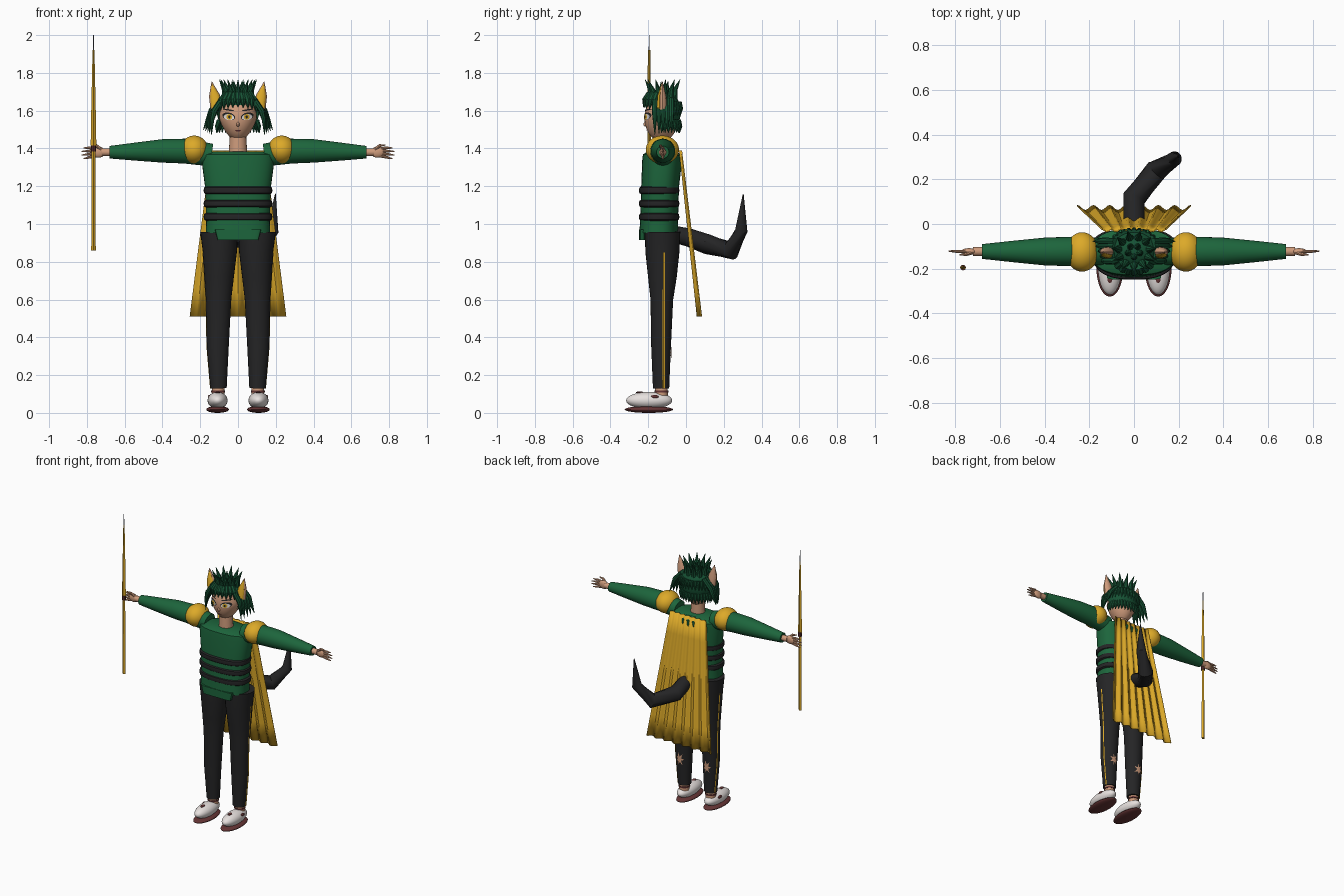
import bpy, bmesh, math
from mathutils import Vector

if "Cube" in bpy.data.objects:
    bpy.data.objects.remove(bpy.data.objects["Cube"], do_unlink=True)


def material(name, r, g, b):
    m = bpy.data.materials.new(name)
    m.use_nodes = True
    m.diffuse_color = (r, g, b, 1)
    m.node_tree.nodes["Principled BSDF"].inputs["Base Color"].default_value = (r, g, b, 1)
    return m


green = material("cloth green", .012, .13, .045)
hair_green = material("hair green", .008, .085, .035)
gold = material("gold", .72, .4, .022)
black = material("soft black", .018, .018, .019)
skin = material("skin", .62, .33, .2)
white = material("shoe white", .85, .8, .78)
red = material("dark red", .13, .035, .035)
steel = material("steel", .22, .25, .3)
SIDES = (("right", -1), ("left", 1))
made = []


def finish(name, bm, mat):
    bmesh.ops.recalc_face_normals(bm, faces=bm.faces)
    me = bpy.data.meshes.new(name)
    bm.to_mesh(me)
    bm.free()
    me.materials.append(mat)
    ob = bpy.data.objects.new(name, me)
    bpy.context.collection.objects.link(ob)
    made.append(ob)
    return ob


def add_tube(bm, pts, n=20, ref=(0, 1, 0), power=1):
    """Sweep an oval along points given as (x, y, z, radius_a, radius_b)."""
    c = [Vector(p[:3]) for p in pts]
    rings = []
    for i, p in enumerate(pts):
        t = (c[min(i + 1, len(c) - 1)] - c[max(i - 1, 0)]).normalized()
        u = Vector(ref).cross(t).normalized()
        v = t.cross(u)
        ring = []
        for k in range(n):
            a = math.tau * k / n
            ca, sa = math.cos(a), math.sin(a)
            ca = math.copysign(abs(ca) ** power, ca)
            sa = math.copysign(abs(sa) ** power, sa)
            ring.append(bm.verts.new(c[i] + u * ca * p[3] + v * sa * p[-1]))
        rings.append(ring)
    for a, b in zip(rings, rings[1:]):
        for k in range(n):
            bm.faces.new((a[k], a[(k + 1) % n], b[(k + 1) % n], b[k]))
    bm.faces.new(rings[0])
    bm.faces.new(rings[-1])


def tube(name, pts, mat, **kw):
    bm = bmesh.new()
    add_tube(bm, pts, **kw)
    return finish(name, bm, mat)


def ball(name, centre, size, mat, keep=None, taper=0, seg=32):
    bm = bmesh.new()
    bmesh.ops.create_uvsphere(bm, u_segments=seg, v_segments=seg * 5 // 8, radius=1)
    for v in bm.verts:
        v.co.x *= 1 - taper * max(0, -v.co.z)
        v.co = Vector(a * b + c for a, b, c in zip(v.co, size, centre))
    if keep:
        bad = [f for f in bm.faces if not keep(f.calc_center_median())]
        bmesh.ops.delete(bm, geom=bad, context='FACES')
    return finish(name, bm, mat)


# Torso, front flap and waist bands
tube("tunic", [(0, -.145, .95, .17, .102), (0, -.142, 1.03, .168, .1), (0, -.137, 1.2, .175, .1),
               (0, -.127, 1.33, .192, .105), (0, -.125, 1.365, .188, .103), (0, -.125, 1.385, .13, .075)],
     green, n=40, power=.8)
tube("tunic_flap", [(0, -.232, .915, .108, .017), (0, -.232, .97, .122, .017)], green, n=24, power=.4)
for i in range(3):
    z = 1.178 - i * .07
    tube(f"waist_band_{i + 1}", [(0, -.142, z + dz, .182 + dr, .107 + dr) for dz, dr in
         ((-.021, -.012), (-.014, -.002), (0, 0), (.014, -.002), (.021, -.012))], black, n=40, power=.8)
tube("neck", [(0, -.135, 1.36, .05, .046), (0, -.135, 1.47, .043, .043)], skin)

# Legs: centre x, centre y, height, half width, half depth
LEG = [(.103, -.132, .13, .043, .043), (.107, -.132, .35, .058, .052), (.103, -.128, .6, .067, .06),
       (.1, -.125, .72, .078, .076), (.096, -.125, .85, .09, .09), (.1, -.124, .96, .1, .094)]


def hole(name, s):
    """Ragged star plate on the back of the trouser leg."""
    bm = bmesh.new()
    mid = None
    rim = []
    for k in range(-1, 14):
        r = 0 if k < 0 else (1 if k % 2 else .42)
        a, z = r * math.cos(k * math.pi / 7) * .6, .32 + r * math.sin(k * math.pi / 7) * .048
        v = bm.verts.new((s * .107 + .061 * math.sin(a), -.132 + .056 * math.cos(a), z))
        if k < 0:
            mid = v
        else:
            rim.append(v)
    for k in range(14):
        bm.faces.new((mid, rim[k], rim[(k + 1) % 14]))
    finish(name, bm, skin)


for side, s in SIDES:
    tube(side + "_trouser_leg", [(s * p[0],) + p[1:] for p in LEG], black, n=28)
    tube(side + "_trouser_stripe", [(s * (x + rx - .001), -.118, z, .003, .006)
         for x, y, z, rx, ry in LEG[:5]], gold, n=4)
    hole(side + "_trouser_hole", s)
    # Feet
    tube(side + "_ankle", [(s * .105, -.13, .06, .034), (s * .105, -.13, .15, .033)], skin)
    tube(side + "_ankle_ring", [(s * .105, -.13, .108, .037), (s * .105, -.13, .118, .037)], red)
    ball(side + "_shoe", (s * .108, -.195, .066), (.053, .122, .045), white)
    ball(side + "_sole", (s * .108, -.197, .018), (.06, .128, .018), red)
    ball(side + "_shoe_tab", (s * .108, -.245, .108), (.012, .02, .006), red, seg=12)
    ball(side + "_shoe_mark", (s * .153, -.165, .086), (.007, .02, .01), red, seg=12)
    # Arms and shoulder guards
    tube(side + "_sleeve", [(s * x, -.123, z, r) for x, z, r in
         ((.14, 1.365, .06), (.28, 1.386, .066), (.4, 1.387, .062), (.55, 1.383, .047), (.68, 1.38, .033))],
         green, n=28)
    ball(side + "_shoulder_guard", (s * .232, -.125, 1.393), (.074, .088, .075), gold)
    tube(side + "_wrist", [(s * .67, -.123, 1.38, .02), (s * .72, -.123, 1.38, .02)], skin)
    # Hand with fanned fingers and thumb
    ball(side + "_palm", (s * .738, -.123, 1.38), (.036, .015, .029), skin, seg=16)
    bm = bmesh.new()
    for k in range(4):
        d = k - 1.5
        tip = .835 - .012 * abs(d)
        add_tube(bm, [(s * .75, -.123, 1.38 + d * .013, .008), (s * .79, -.123, 1.378 + d * .017, .007),
                      (s * tip, -.121, 1.374 + d * .019, .003)], n=8)
    add_tube(bm, [(s * .725, -.128, 1.395, .009), (s * .75, -.135, 1.415, .008),
                  (s * .78, -.138, 1.419, .003)], n=8)
    finish(side + "_fingers", bm, skin)

# Head and face plates that follow its surface
HZ = 1.563
ball("head", (0, -.13, HZ), (.1, .09, .125), skin, taper=.3)


def face_plate(name, x, z, w, h, mat, lift, tilt=0):
    bm = bmesh.new()
    vs = []
    for k in range(-1, 16):
        r, a = (0, 0) if k < 0 else (1, math.tau * k / 16)
        px = x + r * w * math.cos(a)
        pz = z + r * h * math.sin(a) + tilt * (px - x)
        uz = (pz - HZ) / .125
        ux = px / (.1 * (1 - .3 * max(0, -uz)))
        vs.append(bm.verts.new((px, -.13 - .09 * math.sqrt(max(0, 1 - uz * uz - ux * ux)) - lift, pz)))
    for k in range(16):
        bm.faces.new((vs[0], vs[1 + k], vs[1 + (k + 1) % 16]))
    finish(name, bm, mat)


for side, s in SIDES:
    face_plate(side + "_eye_lash", s * .049, 1.57, .034, .02, black, .003, s * .15)
    face_plate(side + "_eye_white", s * .048, 1.566, .028, .016, white, .0045, s * .1)
    face_plate(side + "_iris", s * .046, 1.567, .015, .015, gold, .006)
    face_plate(side + "_pupil", s * .046, 1.567, .006, .008, black, .0075)
    face_plate(side + "_brow", s * .05, 1.604, .03, .004, black, .004, s * .15)
ball("nose", (0, -.214, 1.528), (.009, .012, .012), skin, seg=12)
face_plate("mouth", 0, 1.494, .016, .004, red, .003)

# Hair cap, open over the face
HC = (0, -.122, 1.595)
ball("hair_cap", HC, (.112, .095, .112), hair_green,
     keep=lambda c: c.z > 1.49 and (c.y > -.145 or c.z > 1.628 + .25 * abs(c.x)))


def around(a, rx, ry, z):
    return (rx * math.sin(a), HC[1] + ry * math.cos(a), z)


# Upright crown spikes
bm = bmesh.new()
for count, r0, r1, top in ((11, .066, .1, 1.765), (5, .025, .035, 1.755)):
    for k in range(count):
        a = math.tau * k / count + math.pi
        add_tube(bm, [around(a, r0, r0 * .9, 1.665) + (.02,), around(a, r0 * 1.1, r0, 1.71) + (.014,),
                      around(a, r1, r1 * .95, top) + (.001,)], n=8, ref=(.3, 1, 0))
finish("crown_spikes", bm, hair_green)

# Two rows of downward strands round the back
bm = bmesh.new()
for z0, z1, r in ((1.645, 1.575, .105), (1.55, 1.482, .1)):
    for k in range(17):
        a = (k - 8) / 8 * 1.65
        add_tube(bm, [around(a, r, r * .83, z0) + (.013,), around(a, r + .012, r * .83 + .009, (z0 + z1) / 2) + (.011,),
                      around(a, r + .014, r * .83 + .006, z1) + (.001,)], n=8, ref=(1, .3, 0))
finish("back_strands", bm, hair_green)

# Fringe across the brow and swept locks at the temples
bm = bmesh.new()
for k in range(9):
    a = math.pi + (k - 4) * .27
    add_tube(bm, [around(a, .07, .07, 1.69) + (.018,), around(a, .1, .095, 1.655) + (.017,),
                  around(a, .104, .104, 1.618 - .004 * abs(k - 4)) + (.001,)], n=8, ref=(1, .2, 0))
for side, s in SIDES:
    for k in range(5):
        y = -.165 + k * .022
        add_tube(bm, [(s * .085, y, 1.66, .015), (s * (.125 + .004 * k), y, 1.6, .016),
                      (s * (.137 + .006 * k), y, 1.55, .011), (s * (.14 + .011 * k), y, 1.47 + .007 * k, .001)], n=8)
finish("fringe_and_locks", bm, hair_green)

# Pointed ears with gold inner face
for side, s in SIDES:
    tube(side + "_ear", [(s * .112, -.125, 1.61, .034, .025), (s * .125, -.125, 1.68, .029, .02),
                         (s * .139, -.125, 1.755, .001, .001)], skin, n=12)
    tube(side + "_inner_ear", [(s * .113, -.142, 1.612, .028, .014), (s * .124, -.14, 1.68, .024, .01),
                               (s * .137, -.13, 1.742, .001, .001)], gold, n=12)

# Pleated cape, widening downwards
bm = bmesh.new()
COLS = 56
rows = []
for j in range(7):
    f = j / 6
    rows.append([bm.verts.new((((i / COLS) * 2 - 1) * (.142 + .112 * f),
                               -.026 + .1 * f - (.005 + .006 * f) * math.cos(i / COLS * math.tau * 7 + math.pi),
                               1.39 - .88 * f)) for i in range(COLS + 1)])
for a, b in zip(rows, rows[1:]):
    for i in range(COLS):
        bm.faces.new((a[i], a[i + 1], b[i + 1], b[i]))
cape = finish("cape", bm, gold)
cape.modifiers.new("thickness", 'SOLIDIFY').thickness = .006

# Tail
tube("tail", [(0, -.06, .945, .045), (0, .01, .93, .048), (0, .115, .892, .053), (.1, .24, .86, .05),
              (.183, .293, .965, .033), (.198, .303, 1.16, .002)], black, n=14, ref=(1, 0, 0))

# Spear standing beside the right hand
tube("spear", [(-.765, -.195, z, a, b) for z, a, b in
     ((.86, .012, .01), (1.38, .01, .009), (1.42, .015, .009), (1.6, .012, .009), (1.92, .005, .007))], gold, n=4)
tube("spear_tip", [(-.765, -.195, 1.915, .003), (-.765, -.195, 2, .0015)], steel, n=6)
tube("spear_grip", [(-.765, -.195, 1.385, .013), (-.765, -.195, 1.415, .013)], red, n=8)

# Smooth shading with sharp edges kept
bpy.ops.object.select_all(action='DESELECT')
for ob in made:
    ob.select_set(True)
bpy.context.view_layer.objects.active = made[0]
bpy.ops.object.shade_smooth_by_angle(angle=math.radians(35))
